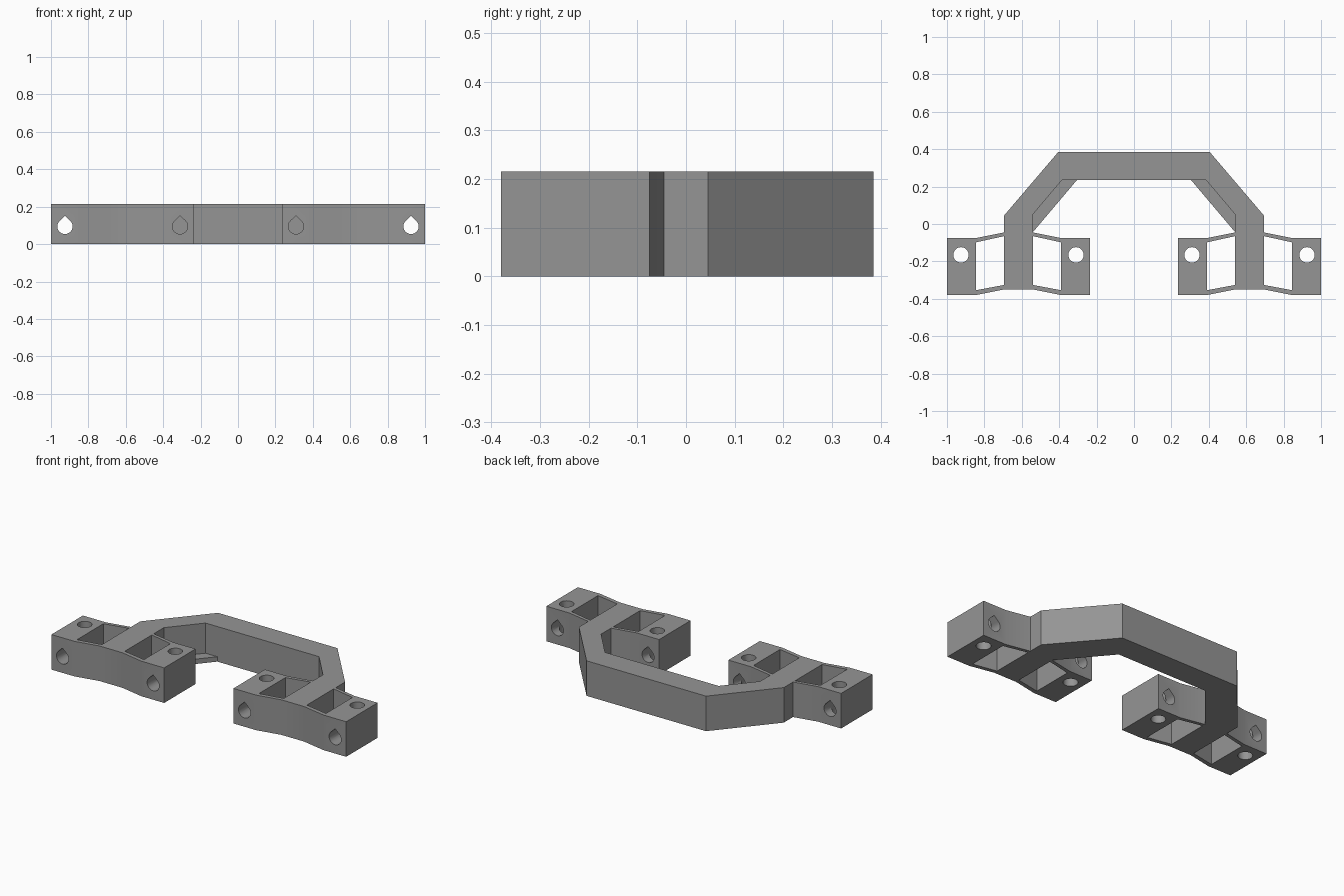
import bpy, bmesh, math

if "Cube" in bpy.data.objects:
    bpy.data.objects.remove(bpy.data.objects["Cube"])

H = 0.215      # body height
LEG = 0.6175   # centre line of each leg
GREY = bpy.data.materials.new("grey_plastic")
GREY.diffuse_color = (0.3, 0.3, 0.3, 1)
GREY.use_nodes = True
GREY.node_tree.nodes["Principled BSDF"].inputs["Base Color"].default_value = GREY.diffuse_color


def prisms(name, outlines, lo, hi, axis="z"):
    """Extrude flat outlines along z (points are x, y) or y (points are x, z)."""
    bm = bmesh.new()
    for pts in outlines:
        place = (lambda p, h: (p[0], p[1], h)) if axis == "z" else (lambda p, h: (p[0], h, p[1]))
        bottom = [bm.verts.new(place(p, lo)) for p in pts]
        top = [bm.verts.new(place(p, hi)) for p in pts]
        bm.faces.new(bottom)
        bm.faces.new(top)
        n = len(pts)
        for i in range(n):
            j = (i + 1) % n
            bm.faces.new((bottom[i], bottom[j], top[j], top[i]))
    bmesh.ops.recalc_face_normals(bm, faces=bm.faces)
    mesh = bpy.data.meshes.new(name)
    bm.to_mesh(mesh)
    bm.free()
    mesh.materials.append(GREY)
    ob = bpy.data.objects.new(name, mesh)
    bpy.context.collection.objects.link(ob)
    return ob


def mirrored(pts):
    return [(-x, y) for x, y in reversed(pts)]


def cut(ob, cutter):
    bpy.context.view_layer.objects.active = ob
    mod = ob.modifiers.new("cut", "BOOLEAN")
    mod.operation = "DIFFERENCE"
    mod.solver = "EXACT"
    mod.object = cutter
    bpy.ops.object.modifier_apply(modifier=mod.name)
    bpy.data.objects.remove(cutter)


# Arched bracket: one outline with two legs and their four clamp blocks
half = [(-.405, .385), (-.695, .045), (-.695, -.045), (-.845, -.075), (-1, -.075),
        (-1, -.38), (-.845, -.38), (-.695, -.35), (-.54, -.35), (-.39, -.38),
        (-.235, -.38), (-.235, -.075), (-.39, -.075), (-.54, -.045),
        (-.54, .052), (-.385, .235)]
bracket = prisms("bracket", [half + mirrored(half)], 0, H)

# Windows between legs and blocks, leaving thin flexing walls
windows = []
for side in (-1, 1):
    for d in (-1, 1):
        a, b = side * LEG + d * .0775, side * LEG + d * .2275
        windows.append([(a, -.065), (b, -.098), (b, -.354), (a, -.326)])
cut(bracket, prisms("window_cutter", windows, -.1, H + .1))

# Round vertical holes and teardrop cross holes through every block
xs = [s * x for s in (-1, 1) for x in (.925, .31)]
R = 0.041
circles = [[(x + R * math.cos(math.tau * i / 32), -.165 + R * math.sin(math.tau * i / 32))
            for i in range(32)] for x in xs]
cut(bracket, prisms("round_hole_cutter", circles, -.1, H + .1))

drops = []
for x in xs:
    arc = [math.radians(135 + 270 * i / 24) for i in range(25)]
    drops.append([(x + R * math.cos(a), .095 + R * math.sin(a)) for a in arc] + [(x, .152)])
cut(bracket, prisms("teardrop_cutter", drops, -.5, .05, "y"))

# Thin braces in the lower inner corners of the arch
brace = [(-.54, .052), (-.54, -.043), (-.305, .235), (-.385, .235)]
braces = prisms("corner_braces", [brace, mirrored(brace)], 0, .03)

for ob in (bracket, braces):
    bpy.ops.object.select_all(action="DESELECT")
    ob.select_set(True)
    bpy.context.view_layer.objects.active = ob
    bpy.ops.object.shade_smooth_by_angle(angle=math.radians(25))
